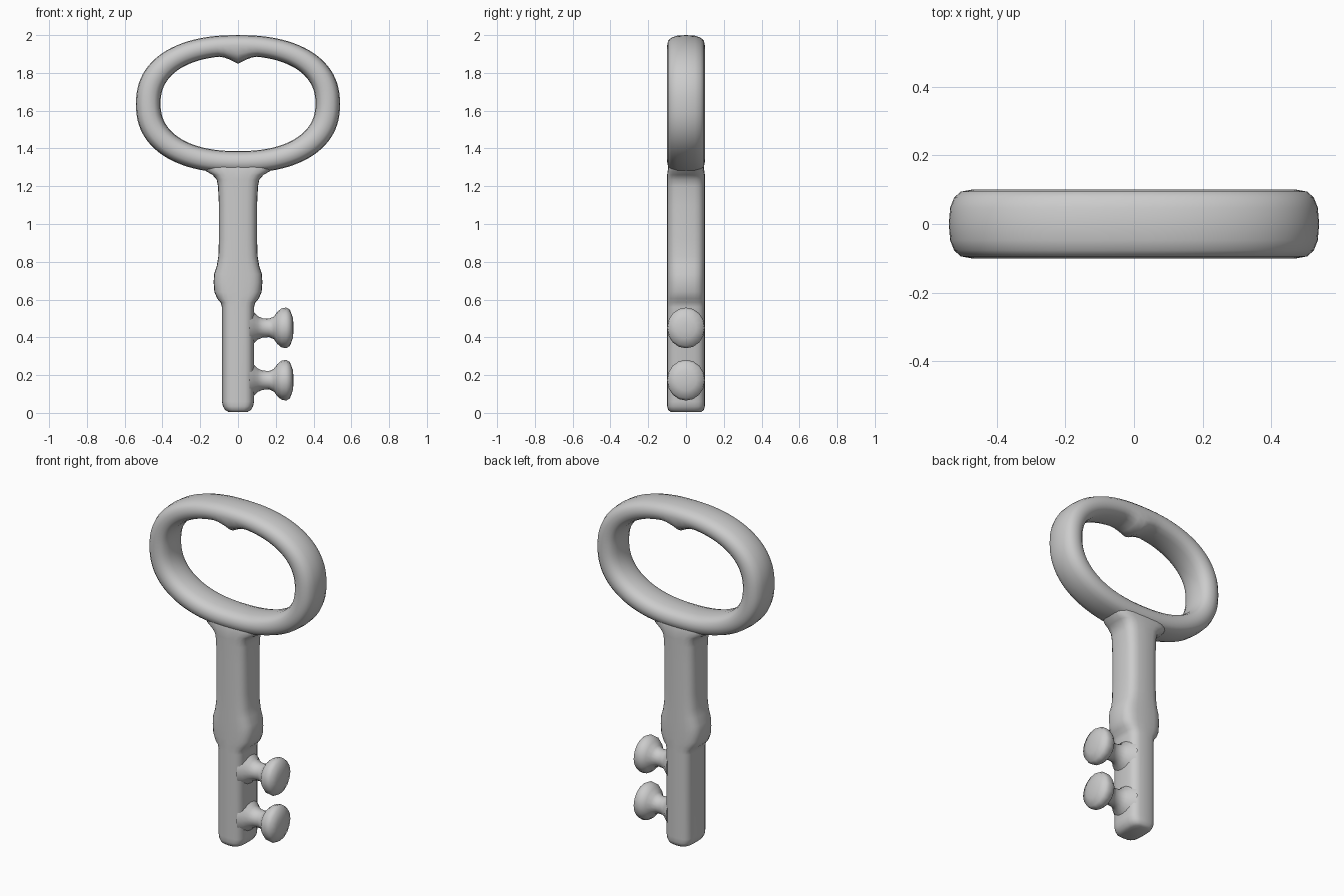
import bpy, bmesh, math
from mathutils import Vector

if "Cube" in bpy.data.objects:
    bpy.data.objects.remove(bpy.data.objects["Cube"])


def sup(t, p):
    """Point on a unit superellipse."""
    c, s = math.cos(t), math.sin(t)
    return (math.copysign(abs(c) ** (2 / p), c), math.copysign(abs(s) ** (2 / p), s))


def loft(name, rings, closed=False, angle=40):
    """Skin a list of equal-length point loops."""
    bm = bmesh.new()
    loops = [[bm.verts.new(v) for v in r] for r in rings]
    n, m = len(loops[0]), len(loops)
    for i in range(m if closed else m - 1):
        a, b = loops[i], loops[(i + 1) % m]
        for j in range(n):
            k = (j + 1) % n
            bm.faces.new((a[j], a[k], b[k], b[j]))
    if not closed:
        bm.faces.new(loops[0])
        bm.faces.new(loops[-1])
    bmesh.ops.recalc_face_normals(bm, faces=bm.faces)
    me = bpy.data.meshes.new(name)
    bm.to_mesh(me)
    bm.free()
    ob = bpy.data.objects.new(name, me)
    bpy.context.collection.objects.link(ob)
    bpy.context.view_layer.objects.active = ob
    ob.select_set(True)
    bpy.ops.object.shade_smooth_by_angle(angle=math.radians(angle))
    ob.select_set(False)
    return ob


TAU = math.tau

# Bow: oval ring with a small pointed notch inside the top
rings = []
for i in range(96):
    cx, cz = sup(TAU * i / 96, 2.3)
    outer = Vector((0.54 * cx, 0, 1.635 + 0.365 * cz))
    inner = Vector((0.41 * cx, 0, 1.638 + 0.252 * cz))
    mid = (outer + inner) / 2
    half = (outer - inner) / 2
    tip = half.copy()
    if cz > 0:
        tip.z += 0.042 * max(0, 1 - abs(inner.x) / 0.1) ** 1.4
    loop = []
    for j in range(16):
        u, v = sup(TAU * j / 16, 2.6)
        loop.append(mid + (half if u > 0 else tip) * u + Vector((0, 0.1 * v, 0)))
    rings.append(loop)
loft("bow_ring", rings, closed=True, angle=60)

# Shaft: rounded-square section with a collar and flared top (z, half x, half y)
profile = [(0.005, 0.05, 0.08), (0.015, 0.068, 0.094), (0.035, 0.08, 0.1), (0.06, 0.085, 0.1),
           (0.56, 0.085, 0.1), (0.585, 0.092, 0.1), (0.605, 0.11, 0.1), (0.64, 0.125, 0.1),
           (0.69, 0.129, 0.1), (0.735, 0.127, 0.1), (0.78, 0.112, 0.1), (0.83, 0.104, 0.1),
           (0.92, 0.101, 0.1), (1.1, 0.101, 0.1), (1.2, 0.106, 0.1), (1.235, 0.113, 0.1),
           (1.26, 0.135, 0.1), (1.28, 0.17, 0.097), (1.31, 0.19, 0.093), (1.33, 0.19, 0.085)]
rings = []
for z, hx, hy in profile:
    pts = [sup(TAU * j / 24, 3.4) for j in range(24)]
    rings.append([(hx * u, hy * v, z) for u, v in pts])
loft("shaft", rings, angle=60)

# Bits: two turned teeth pointing to +x (x, radius)
tooth = [(0.06, 0.1), (0.085, 0.082), (0.105, 0.062), (0.13, 0.051), (0.165, 0.049),
         (0.19, 0.06), (0.208, 0.085), (0.23, 0.103), (0.255, 0.108), (0.275, 0.096),
         (0.29, 0.055), (0.294, 0.02)]
for name, zc in (("upper_bit", 0.45), ("lower_bit", 0.173)):
    rings = []
    for x, r in tooth:
        rings.append([(x, min(r, 0.1) * math.cos(TAU * j / 16),
                       zc + r * math.sin(TAU * j / 16)) for j in range(16)])
    loft(name, rings, angle=60)
